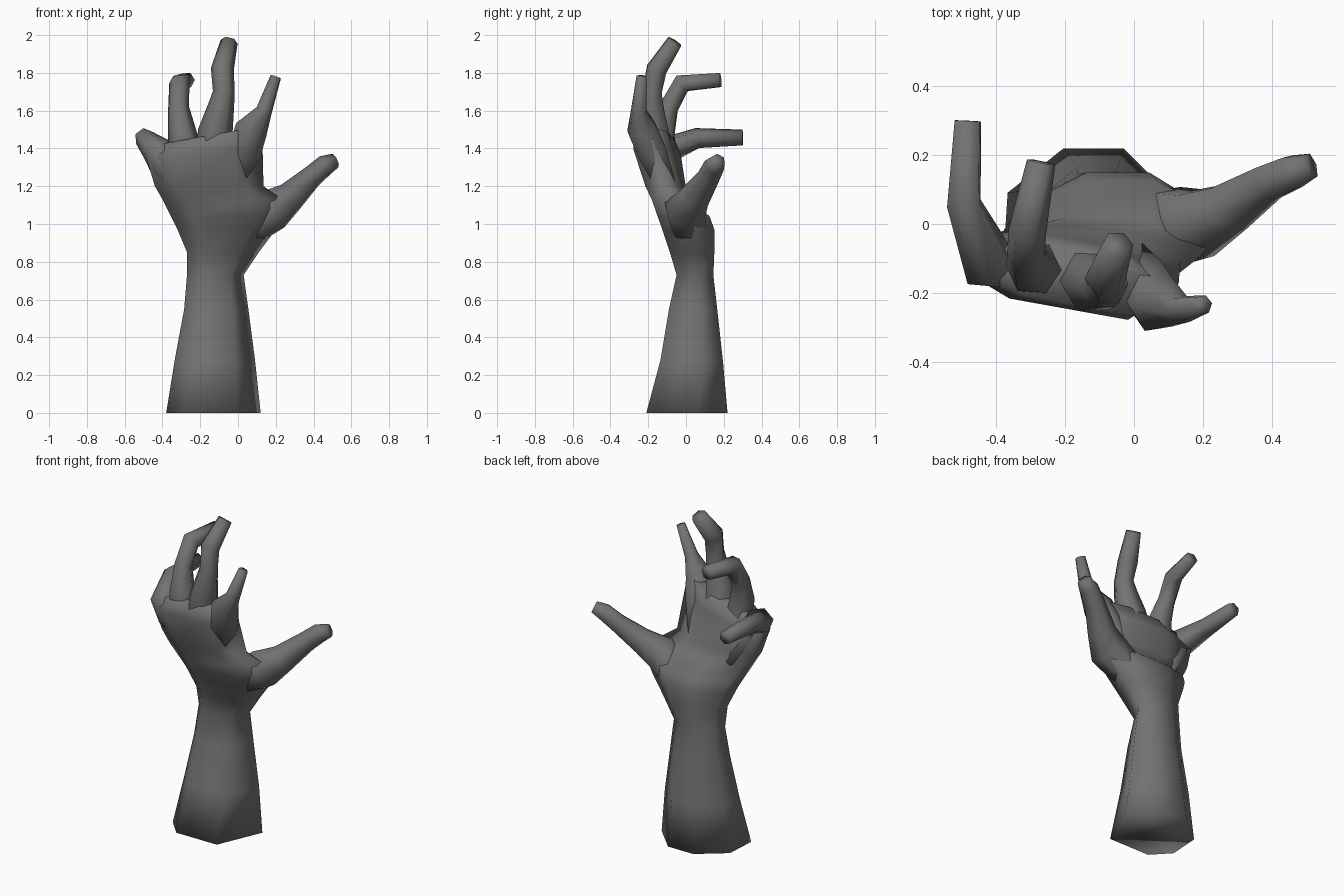
import bpy
import bmesh
import math
from mathutils import Vector

cube = bpy.data.objects.get("Cube")
if cube:
    bpy.data.objects.remove(cube, do_unlink=True)

# One matte grey for the whole sculpture
grey = bpy.data.materials.new("dark grey")
grey.use_nodes = True
colour = (0.17, 0.17, 0.17, 1)
grey.diffuse_color = colour
grey.node_tree.nodes["Principled BSDF"].inputs["Base Color"].default_value = colour


def loft(name, rings):
    """Skin a list of equal-length point rings, cap both ends, shade smooth."""
    bm = bmesh.new()
    loops = [[bm.verts.new(p) for p in ring] for ring in rings]
    n = len(loops[0])
    for a, b in zip(loops, loops[1:]):
        for i in range(n):
            j = (i + 1) % n
            bm.faces.new((a[i], a[j], b[j], b[i]))
    bm.faces.new(loops[0][::-1])
    bm.faces.new(loops[-1])
    bmesh.ops.recalc_face_normals(bm, faces=bm.faces)
    for face in bm.faces:
        face.smooth = True
    mesh = bpy.data.meshes.new(name)
    bm.to_mesh(mesh)
    bm.free()
    mesh.materials.append(grey)
    bpy.context.collection.objects.link(bpy.data.objects.new(name, mesh))


def finger(name, path, sides=6):
    """Tapered faceted tube along joints given as (x, y, z, radius)."""
    points = [Vector(p[:3]) for p in path]
    rings = []
    side = Vector((1, 0, 0))
    for i, (p, joint) in enumerate(zip(points, path)):
        before = (p - points[i - 1]).normalized() if i else Vector()
        after = (points[i + 1] - p).normalized() if i + 1 < len(points) else Vector()
        along = (before + after).normalized()
        side = (side - along * side.dot(along)).normalized()
        up = along.cross(side)
        angles = [math.tau * k / sides for k in range(sides)]
        rings.append([p + joint[3] * (side * math.cos(a) + up * math.sin(a))
                      for a in angles])
    loft(name, rings)


# Forearm and palm: one angular section, scaled to each level
SECTION = [(-1, -.5), (-.6, -1), (.52, -1), (1, .3),
           (.4, 1), (-.3, 1), (-.95, .4)]
# z, x min, x max, y min, y max, y slope across, z slope across
LEVELS = [
    (0.00, -.38, .12, -.21, .22, 0, 0),
    (0.28, -.335, .09, -.135, .195, 0, 0),
    (0.55, -.285, .055, -.09, .165, 0, 0),
    (0.73, -.27, .03, -.05, .145, 0, 0),
    (0.85, -.27, .11, -.085, .15, 0, 0),
    (0.97, -.32, .20, -.125, .15, 0, 0),
    (1.04, -.355, .25, -.15, .125, 0, 0),
    (1.13, -.40, .235, -.175, .02, -.04, 0),
    (1.20, -.44, .135, -.20, -.01, -.1, 0),
    (1.38, -.485, .13, -.25, -.045, -.18, .1),
    (1.47, -.42, .12, -.24, -.08, -.2, .18),
]
body = []
for z, x0, x1, y0, y1, lean, rise in LEVELS:
    cx, cy, rx, ry = (x0 + x1) / 2, (y0 + y1) / 2, (x1 - x0) / 2, (y1 - y0) / 2
    body.append([(cx + u * rx, cy + v * ry + lean * u * rx, z + rise * u * rx)
                 for u, v in SECTION])
loft("forearm_and_palm", body)

# Digits, from a root deep in the palm, over the knuckle, to the blunt tip
finger("thumb", [(.02, .03, .93, .07), (.10, .01, 1.01, .105), (.18, -.005, 1.075, .115),
                 (.275, .045, 1.14, .083), (.39, .12, 1.25, .06),
                 (.46, .15, 1.31, .056), (.515, .17, 1.335, .04)])
finger("index_finger", [(-.02, -.08, 1.14, .05), (.035, -.18, 1.38, .088),
                        (.07, -.232, 1.5, .088), (.138, -.25, 1.6, .044),
                        (.2, -.235, 1.78, .029)])
finger("middle_finger", [(-.14, -.06, 1.14, .05), (-.13, -.15, 1.38, .095),
                         (-.12, -.172, 1.49, .092), (-.09, -.18, 1.62, .07),
                         (-.075, -.18, 1.7, .058), (-.083, -.155, 1.82, .061),
                         (-.047, -.06, 1.965, .046)])
finger("ring_finger", [(-.22, -.05, 1.14, .05), (-.28, -.125, 1.36, .09),
                       (-.295, -.13, 1.48, .077), (-.315, -.09, 1.62, .055),
                       (-.31, -.02, 1.745, .055), (-.27, .18, 1.762, .042)])
finger("little_finger", [(-.28, -.04, 1.12, .05), (-.38, -.11, 1.3, .086),
                         (-.425, -.115, 1.39, .084), (-.495, .06, 1.455, .054),
                         (-.483, .3, 1.458, .042)])
